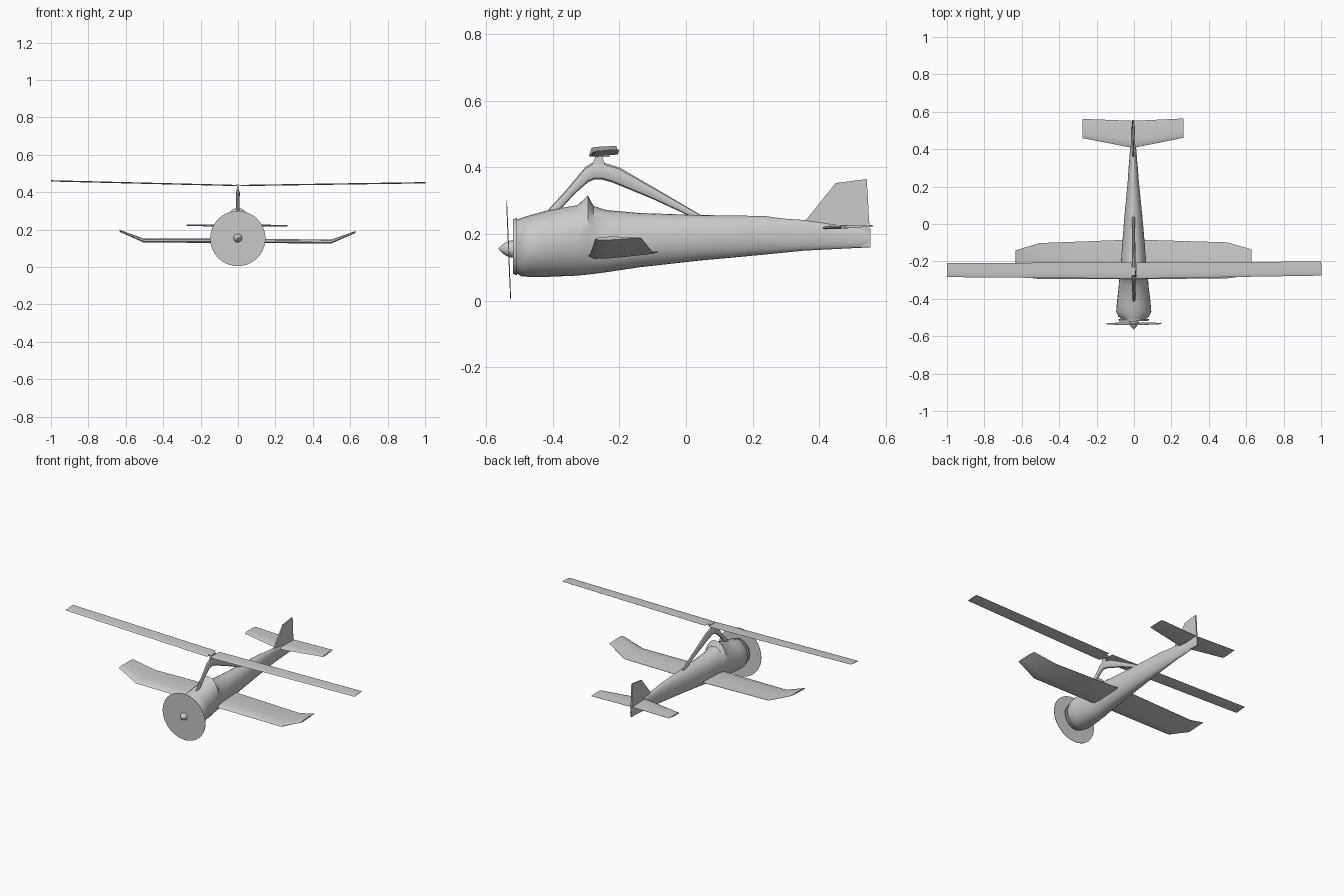
import bpy
import bmesh
import math
from mathutils import Matrix

cube = bpy.data.objects.get("Cube")
if cube:
    bpy.data.objects.remove(cube, do_unlink=True)

grey = bpy.data.materials.new("light grey")
grey.use_nodes = True
COLOUR = (0.6, 0.6, 0.6, 1)
grey.diffuse_color = COLOUR
grey.node_tree.nodes["Principled BSDF"].inputs["Base Color"].default_value = COLOUR

# The whole aircraft sits with a slight roll and yaw
POSE = (Matrix.Translation((-0.004, 0, 0)) @ Matrix.Rotation(0.004, 4, "Z")
        @ Matrix.Rotation(0.005, 4, "Y"))


def finish(name, bm, smooth=True):
    bmesh.ops.recalc_face_normals(bm, faces=bm.faces)
    bm.transform(POSE)
    mesh = bpy.data.meshes.new(name)
    bm.to_mesh(mesh)
    bm.free()
    mesh.materials.append(grey)
    obj = bpy.data.objects.new(name, mesh)
    bpy.context.collection.objects.link(obj)
    if smooth:
        bpy.ops.object.select_all(action="DESELECT")
        obj.select_set(True)
        bpy.context.view_layer.objects.active = obj
        bpy.ops.object.shade_smooth_by_angle(angle=math.radians(35))
    return obj


def loft(name, rings, smooth=True):
    """Skin a list of equal-length point rings and cap both ends."""
    bm = bmesh.new()
    loops = [[bm.verts.new(p) for p in ring] for ring in rings]
    for a, b in zip(loops, loops[1:]):
        for i in range(len(a)):
            j = (i + 1) % len(a)
            bm.faces.new((a[i], a[j], b[j], b[i]))
    bm.faces.new(loops[0])
    bm.faces.new(loops[-1])
    return finish(name, bm, smooth)


def oval(y, low, high, half, lean=0, n=28):
    """Oval ring across the fuselage axis, optionally leaning forward at the top."""
    mid, rad = (low + high) / 2, (high - low) / 2
    angles = [2 * math.pi * i / n for i in range(n)]
    return [(half * math.cos(t), y - lean * math.sin(t), mid + rad * math.sin(t))
            for t in angles]


def airfoil(x, front, back, z_front, z_back, thick):
    """Closed wing section in the plane of one span station."""
    upper = [(0, 0), (0.08, 0.45), (0.3, 0.6), (0.65, 0.4), (1, 0.04)]
    lower = [(1, -0.04), (0.65, -0.25), (0.3, -0.4), (0.08, -0.35)]
    return [(x, front + u * (back - front), z_front + u * (z_back - z_front) + v * thick)
            for u, v in upper + lower]


def mirrored(stations):
    """Full-span section list from right-half stations."""
    left = [airfoil(-s[0], *s[1:]) for s in reversed(stations) if s[0] > 0]
    return left + [airfoil(*s) for s in stations]


# Fuselage with cowling, windscreen rim and tapering tail: y, bottom, top, half width
loft("fuselage", [oval(*s) for s in (
    (-0.515, 0.085, 0.24, 0.055),
    (-0.495, 0.073, 0.248, 0.082),
    (-0.47, 0.071, 0.256, 0.094),
    (-0.42, 0.071, 0.27, 0.09),
    (-0.325, 0.075, 0.287, 0.079),
    (-0.295, 0.078, 0.316, 0.077),
    (-0.278, 0.08, 0.284, 0.071),
    (-0.24, 0.085, 0.272, 0.069),
    (-0.14, 0.1, 0.263, 0.063),
    (0.04, 0.12, 0.257, 0.048),
    (0.236, 0.138, 0.254, 0.029),
    (0.295, 0.144, 0.246, 0.025),
    (0.355, 0.15, 0.242, 0.02),
    (0.555, 0.16, 0.215, 0.004))])

# Cowling front ring
loft("cowl_ring", [oval(-0.52, 0.08, 0.244, 0.078), oval(-0.508, 0.076, 0.248, 0.082)])

# Propeller disc and spinner
loft("propeller_disc", [oval(y, 0.005, 0.3, 0.148, 0.006, 40) for y in (-0.534, -0.532)])
loft("spinner", [oval(y, 0.155 - r, 0.155 + r, r, 0, 16) for y, r in (
    (-0.563, 0.002), (-0.553, 0.012), (-0.54, 0.021), (-0.525, 0.026), (-0.512, 0.027))])

# Lower wing with upturned tips: x, front, back, front z, back z, thickness
loft("wing", mirrored([
    (0, -0.295, -0.083, 0.136, 0.146, 0.022),
    (0.5, -0.293, -0.1, 0.134, 0.144, 0.02),
    (0.63, -0.275, -0.138, 0.188, 0.192, 0.01)]))

# Tailplane halves, leaving a notch for the rudder
for side, label in ((1, "left"), (-1, "right")):
    loft(label + "_tailplane", [
        airfoil(side * 0.008, 0.408, 0.552, 0.218, 0.223, 0.012),
        airfoil(side * 0.27, 0.46, 0.563, 0.221, 0.225, 0.008)])


def plate(name, outline, half):
    """Upright panel in the side plane, tapering to thin edges."""
    bm = bmesh.new()
    face = bm.faces.new([bm.verts.new((0, y, z)) for y, z in outline])
    out = bmesh.ops.extrude_face_region(bm, geom=[face])
    top = [v for v in out["geom"] if isinstance(v, bmesh.types.BMVert)]
    for v in bm.verts:
        v.co.x = half if v in top else -half
    return finish(name, bm, False)


# Fin and rudder
plate("fin", [(0.355, 0.235), (0.45, 0.353), (0.543, 0.365), (0.555, 0.16),
              (0.4, 0.165)], 0.004)


def strut_ring(outer, inner, half, n=10):
    """Streamlined oval section spanning an outer and an inner path point."""
    my, mz = (outer[0] + inner[0]) / 2, (outer[1] + inner[1]) / 2
    dy, dz = (outer[0] - inner[0]) / 2, (outer[1] - inner[1]) / 2
    angles = [2 * math.pi * i / n for i in range(n)]
    return [(half * math.sin(t), my + dy * math.cos(t), mz + dz * math.cos(t))
            for t in angles]


# Arched rotor pylon: outer point, inner point, half width
loft("rotor_pylon", [strut_ring(*s) for s in (
    ((-0.43, 0.255), (-0.395, 0.255), 0.008),
    ((-0.36, 0.332), (-0.335, 0.32), 0.009),
    ((-0.302, 0.402), (-0.295, 0.355), 0.01),
    ((-0.28, 0.415), (-0.278, 0.363), 0.011),
    ((-0.25, 0.415), (-0.255, 0.364), 0.011),
    ((-0.2, 0.4), (-0.222, 0.355), 0.01),
    ((-0.08, 0.33), (-0.1, 0.305), 0.009),
    ((0.065, 0.245), (0.03, 0.245), 0.008))])


def column(name, levels):
    """Stacked rectangular sections: z, front, back, half width."""
    loft(name, [[(-h, a, z), (h, a, z), (h, b, z), (-h, b, z)]
                for z, a, b, h in levels], False)


# Rotor mast and hub
column("rotor_mast", [(0.395, -0.29, -0.24, 0.007), (0.412, -0.28, -0.245, 0.006),
                      (0.438, -0.27, -0.253, 0.005)])
column("rotor_hub", [(0.432, -0.275, -0.23, 0.01), (0.442, -0.275, -0.23, 0.01)])

# Two thin rotor blades with a little coning
for side, label in ((1, "left"), (-1, "right")):
    loft(label + "_rotor_blade", [
        airfoil(0.002 + side * 0.012, -0.292, -0.205, 0.434, 0.439, 0.005),
        airfoil(0.002 + side, -0.28, -0.205, 0.453, 0.459, 0.004)])
